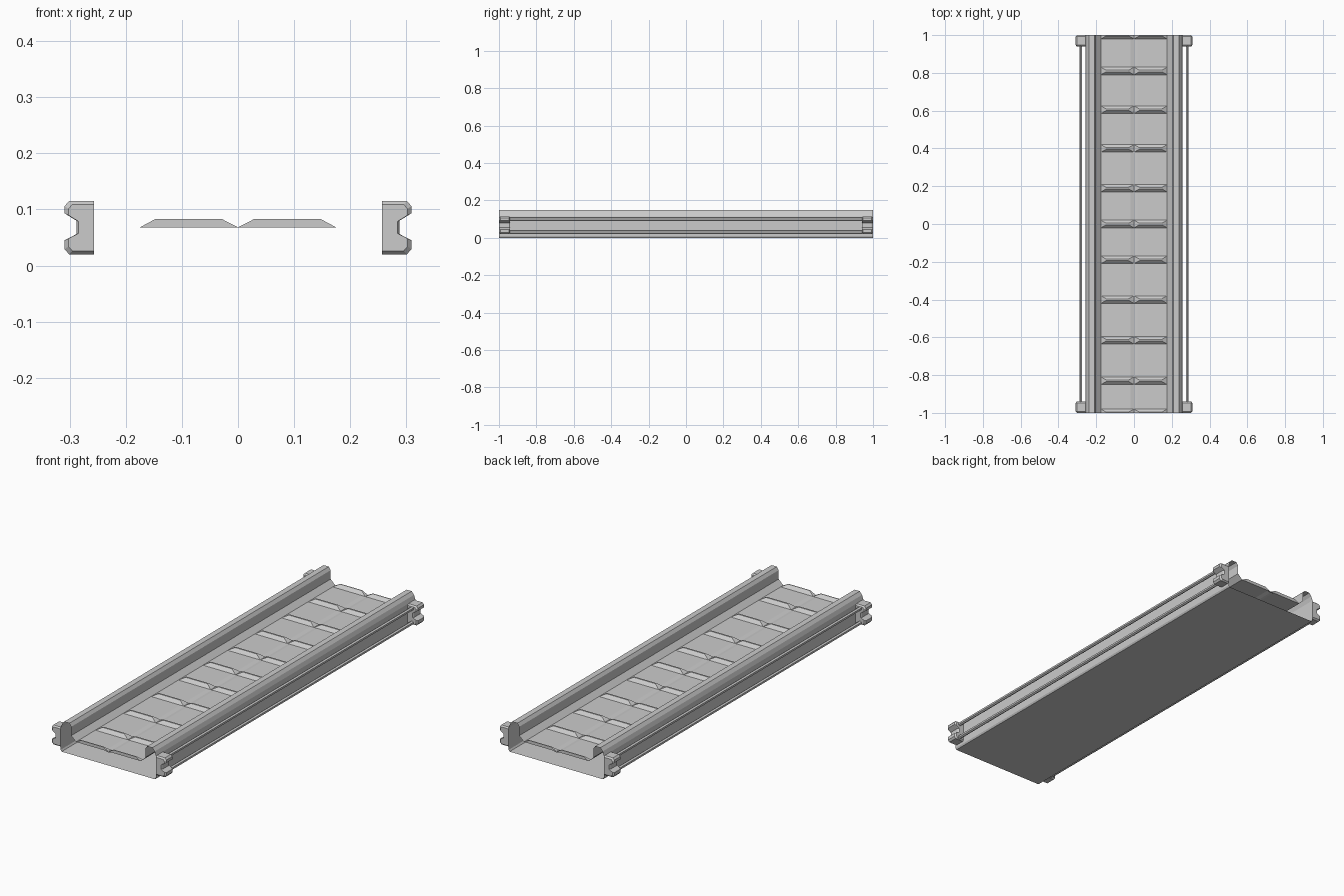
import bpy, math

if "Cube" in bpy.data.objects:
    bpy.data.objects.remove(bpy.data.objects["Cube"])


def mesh_obj(name, verts, faces):
    me = bpy.data.meshes.new(name)
    me.from_pydata(verts, [], faces)
    me.update()
    ob = bpy.data.objects.new(name, me)
    bpy.context.collection.objects.link(ob)
    return ob


def loft(name, sections, caps=True):
    """Join closed x/z outlines placed at successive y positions."""
    n = len(sections[0][1])
    verts = [(x, y, z) for y, outline in sections for x, z in outline]
    faces = []
    for s in range(len(sections) - 1):
        for i in range(n):
            j = (i + 1) % n
            faces.append((s * n + i, s * n + j, (s + 1) * n + j, (s + 1) * n + i))
    if caps:
        last = (len(sections) - 1) * n
        faces.append(tuple(range(n))[::-1])
        faces.append(tuple(range(last, last + n)))
    return mesh_obj(name, verts, faces)


def mirrored(outline, side):
    return [(x * side, z) for x, z in outline][::side]


# Channel body: open-ended shell with raised side walls
half = [(0.018, 0.068), (0.175, 0.068), (0.2, 0.092), (0.2, 0.135), (0.21, 0.15),
        (0.238, 0.15), (0.25, 0.135), (0.257, 0.115), (0.257, 0.008), (0.252, 0)]
outline = [(0, 0.063)] + half + [(-x, z) for x, z in reversed(half)]
outline = outline[::-1]
loft("channel_body", [(-1, outline), (1, outline)], caps=False)

# Raised cross cleats on the floor, half ones at both ends
rows = [-1, -0.83, -0.615, -0.4, -0.19, 0, 0.19, 0.4, 0.605, 0.81, 1]
for side in (-1, 1):
    for y in rows:
        y0, y1 = max(y - 0.02, -1), min(y + 0.02, 1)
        t0, t1 = max(y - 0.004, -1), min(y + 0.004, 1)
        base = [(0, y0), (0.175, y0), (0.175, y1), (0, y1)]
        top = [(0.029, t0), (0.147, t0), (0.147, t1), (0.029, t1)]
        v = [(x * side, yy, 0.068) for x, yy in base]
        v += [(x * side, yy, 0.083) for x, yy in top]
        f = [(4, 5, 6, 7)] + [(i, (i + 1) % 4, 4 + (i + 1) % 4, 4 + i) for i in range(4)]
        if side < 0:
            f = [q[::-1] for q in f]
        mesh_obj("floor_cleat", v, f)

# Notched end clamps with chamfered ends
clamp = [(0.257, 0.02), (0.301, 0.02), (0.309, 0.029), (0.309, 0.045), (0.288, 0.056),
         (0.288, 0.08), (0.309, 0.093), (0.309, 0.106), (0.301, 0.115), (0.257, 0.115)]
inner = [(0.257 + (x - 0.257) * 0.87, 0.0675 + (z - 0.0675) * 0.87) for x, z in clamp]
for side in (-1, 1):
    big, small = mirrored(clamp, side), mirrored(inner, side)
    for y in (-0.97, 0.97):
        loft("end_clamp", [(y - 0.03, small), (y - 0.023, big),
                           (y + 0.023, big), (y + 0.03, small)])

# Two thin side rails running between the clamps on each side
for side in (-1, 1):
    for z in (0.101, 0.031):
        ring = [(0.282 + 0.009 * math.cos(a), z + 0.009 * math.sin(a))
                for a in [math.radians(30 + 60 * k) for k in range(6)]]
        ring = mirrored(ring, side)
        loft("side_rail", [(-0.95, ring), (0.95, ring)])
